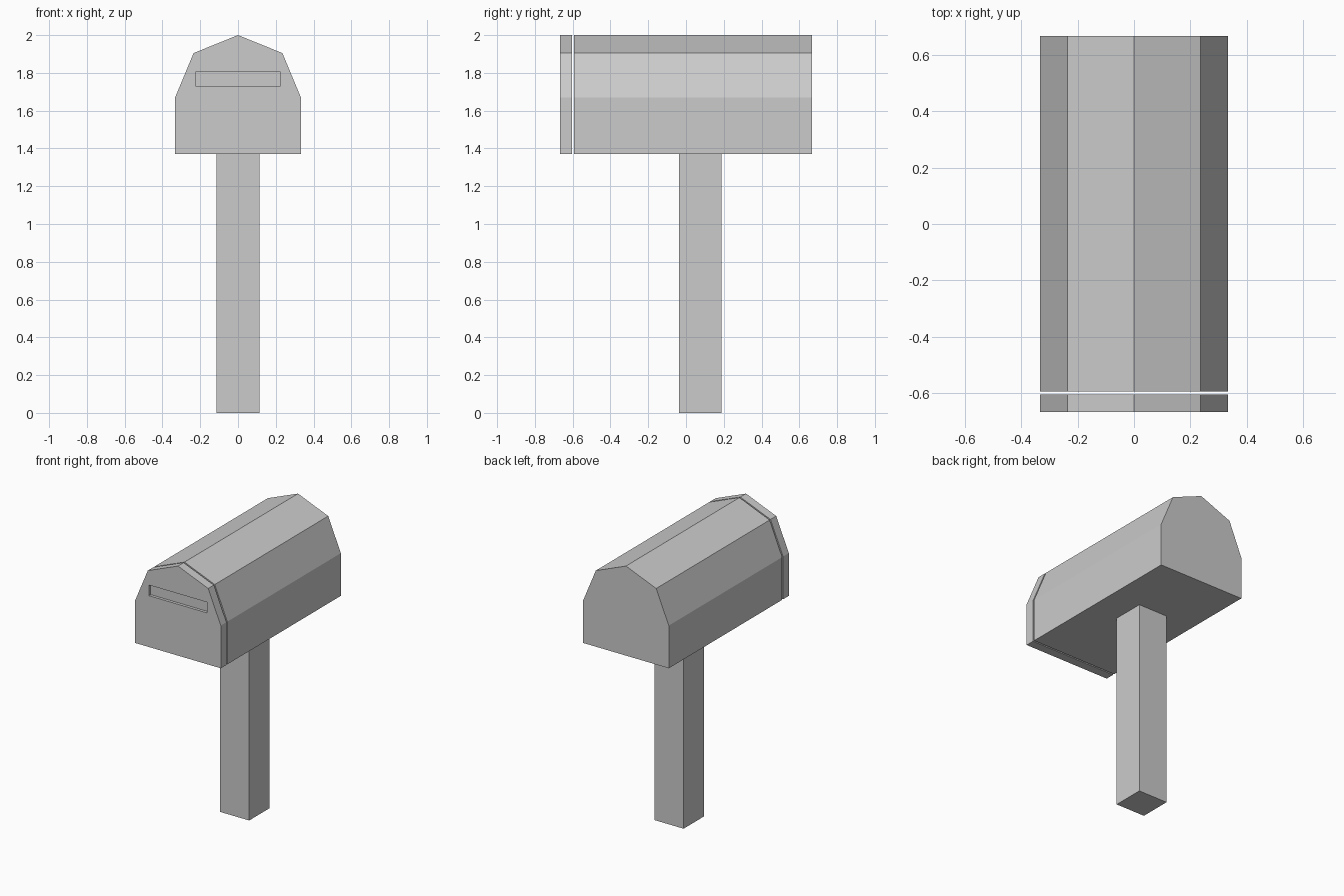
import bpy
import bmesh

cube = bpy.data.objects.get("Cube")
if cube:
    bpy.data.objects.remove(cube, do_unlink=True)

grey = bpy.data.materials.new("plain_grey")
grey.use_nodes = True
colour = (0.6, 0.6, 0.6, 1)
grey.diffuse_color = colour
grey.node_tree.nodes["Principled BSDF"].inputs["Base Color"].default_value = colour

# Half outline of the box, mirrored into a full gambrel profile
HALF = [(0.333, 1.37), (0.333, 1.67), (0.235, 1.905)]
OUTLINE = HALF + [(0, 2)] + [(-x, z) for x, z in reversed(HALF)]


def add_prism(name, outline, y_front, y_back):
    """Extrude an x-z outline along y."""
    bm = bmesh.new()
    face = bm.faces.new([bm.verts.new((x, y_front, z)) for x, z in outline])
    back = bmesh.ops.extrude_face_region(bm, geom=[face])
    for v in back["geom"]:
        if isinstance(v, bmesh.types.BMVert):
            v.co.y = y_back
    bmesh.ops.recalc_face_normals(bm, faces=bm.faces[:])
    mesh = bpy.data.meshes.new(name)
    bm.to_mesh(mesh)
    bm.free()
    mesh.materials.append(grey)
    obj = bpy.data.objects.new(name, mesh)
    bpy.context.collection.objects.link(obj)
    return obj


def rectangle(half_width, bottom, top):
    return [(-half_width, bottom), (half_width, bottom),
            (half_width, top), (-half_width, top)]


# Post, box and the separate front door
add_prism("post", rectangle(0.113, 0, 1.37), -0.037, 0.188)
add_prism("box_body", OUTLINE, -0.594, 0.667)
door = add_prism("front_door", OUTLINE, -0.667, -0.604)

# Shallow letter slot cut into the door
cutter = add_prism("slot_cutter", rectangle(0.226, 1.731, 1.806), -0.7, -0.647)
cutter.hide_render = True
cutter.hide_viewport = True
cutter.display_type = 'WIRE'
cut = door.modifiers.new("letter_slot", 'BOOLEAN')
cut.operation = 'DIFFERENCE'
cut.solver = 'EXACT'
cut.object = cutter
